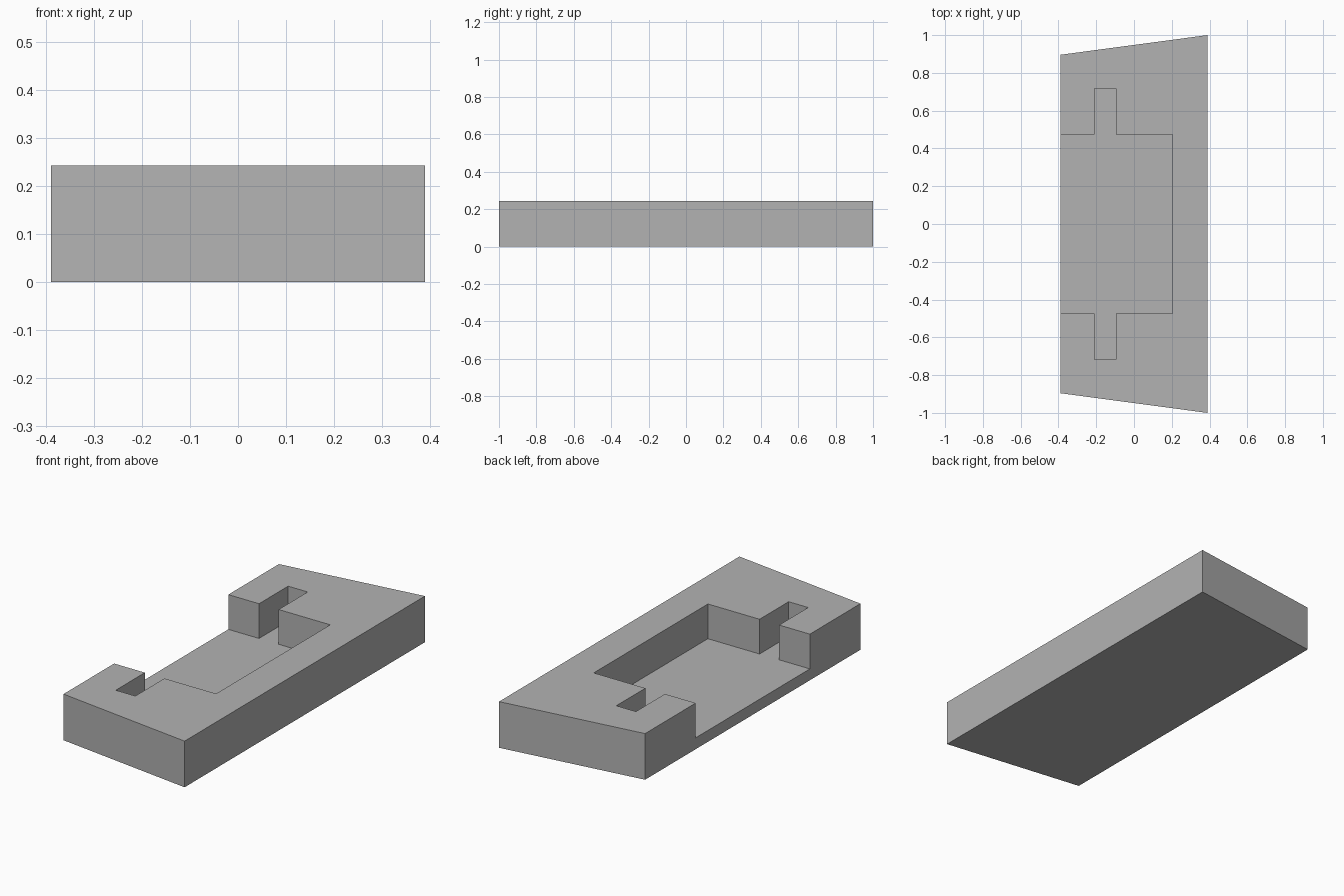
import bpy
import bmesh

cube = bpy.data.objects.get("Cube")
if cube:
    bpy.data.objects.remove(cube, do_unlink=True)

HEIGHT, FLOOR = 0.243, 0.06
HALF_W = 0.389

grey = bpy.data.materials.new("plain_grey")
grey.use_nodes = True
colour = (0.45, 0.45, 0.45, 1)
grey.diffuse_color = colour
grey.node_tree.nodes["Principled BSDF"].inputs["Base Color"].default_value = colour


def prism(name, half_outline, z0, z1):
    """Extrude an outline given for +y and mirrored to -y."""
    outline = half_outline + [(x, -y) for x, y in reversed(half_outline)]
    bm = bmesh.new()
    face = bm.faces.new([bm.verts.new((x, y, z0)) for x, y in outline])
    top = bmesh.ops.extrude_face_region(bm, geom=[face])["geom"]
    bmesh.ops.translate(bm, vec=(0, 0, z1 - z0),
                        verts=[v for v in top if isinstance(v, bmesh.types.BMVert)])
    bmesh.ops.recalc_face_normals(bm, faces=bm.faces)
    mesh = bpy.data.meshes.new(name)
    bm.to_mesh(mesh)
    bm.free()
    mesh.materials.append(grey)
    obj = bpy.data.objects.new(name, mesh)
    bpy.context.collection.objects.link(obj)
    return obj


# Tapered block
block = prism("block", [(-HALF_W, 0.896), (HALF_W, 1.0)], 0, HEIGHT)

# Pocket open on the narrow side, with a slot at each end
cutter = prism("pocket_cutter", [
    (-HALF_W - 0.1, 0.475), (-0.21, 0.475), (-0.21, 0.717),
    (-0.096, 0.717), (-0.096, 0.475), (0.205, 0.475)], FLOOR, HEIGHT + 0.1)
cutter.hide_render = True
cutter.hide_set(True)

cut = block.modifiers.new("pocket", "BOOLEAN")
cut.operation = "DIFFERENCE"
cut.solver = "EXACT"
cut.object = cutter
